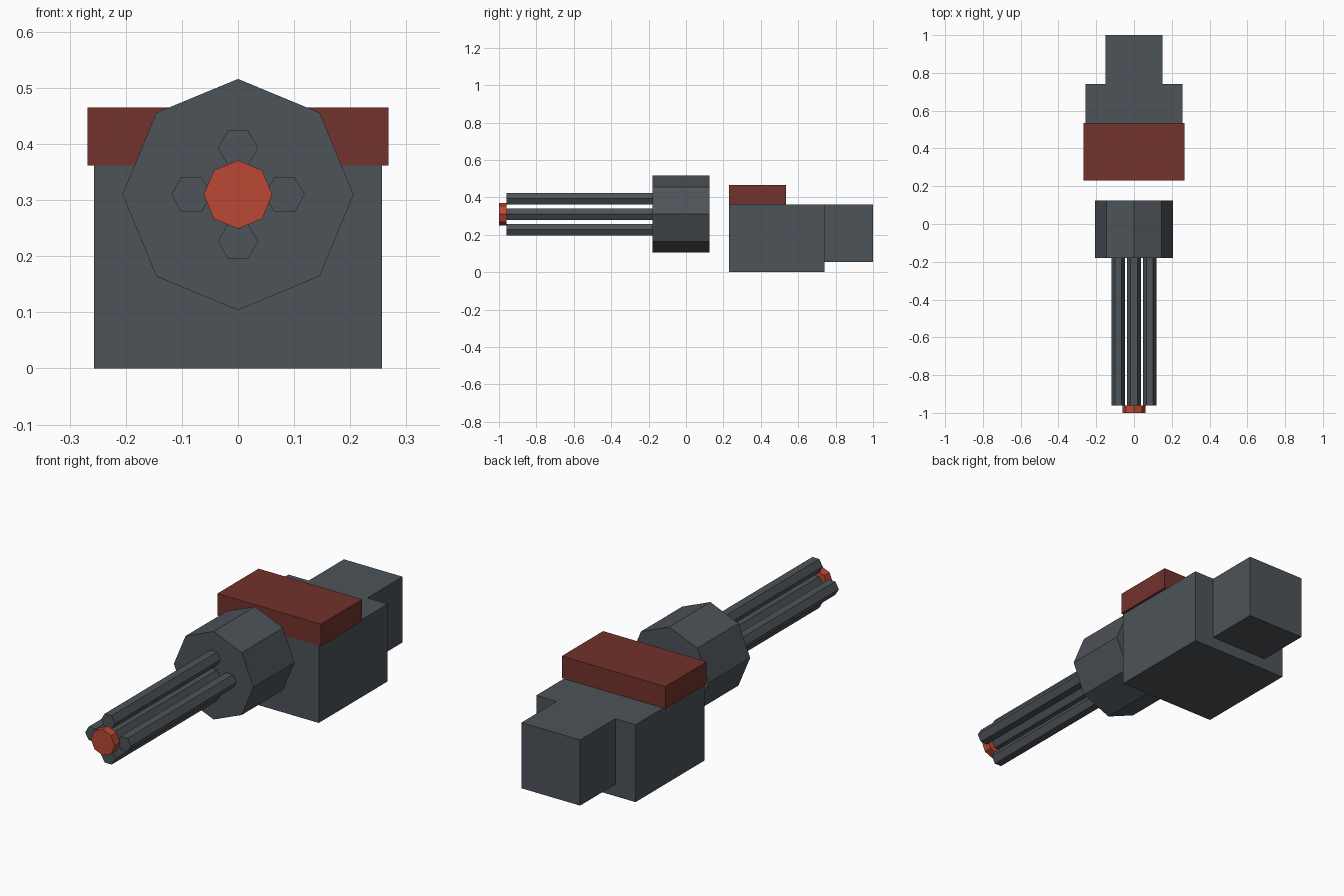
import bpy, math

if "Cube" in bpy.data.objects:
    bpy.data.objects.remove(bpy.data.objects["Cube"])

def material(name, color):
    m = bpy.data.materials.new(name)
    m.diffuse_color = color
    m.use_nodes = True
    m.node_tree.nodes["Principled BSDF"].inputs["Base Color"].default_value = m.diffuse_color
    return m

def box(name, x, y0, y1, z0, z1, mat=None):
    bpy.ops.mesh.primitive_cube_add(size=1, location=(0, (y0 + y1) / 2, (z0 + z1) / 2))
    o = bpy.context.object
    o.name = name
    o.scale = (2 * x, y1 - y0, z1 - z0)
    bpy.ops.object.transform_apply(location=False, rotation=False, scale=True)
    if mat:
        o.data.materials.append(mat)
    return o

def tube(name, sides, r, x, z, y0, y1, mat=None):
    # n-sided prism lying along y
    bpy.ops.mesh.primitive_cylinder_add(vertices=sides, radius=r, depth=y1 - y0,
                                        location=(x, (y0 + y1) / 2, z))
    o = bpy.context.object
    o.name = name
    # hexagons have corners left and right, octagons have a corner on top
    spin = math.pi / 2 if sides == 6 else 0
    o.rotation_euler = (math.pi / 2, spin, 0)
    bpy.ops.object.transform_apply(location=False, rotation=True, scale=False)
    if mat:
        o.data.materials.append(mat)
    return o

steel = material("dark_steel", (0.075, 0.087, 0.1, 1))
dark_red = material("dark_red", (0.17, 0.032, 0.025, 1))
hot_red = material("bright_red", (0.5, 0.065, 0.035, 1))

AXIS = 0.31  # height of the barrel axis

# housing
box("body", 0.257, 0.23, 0.74, 0.0, 0.362, steel)
box("rear_block", 0.152, 0.74, 1.0, 0.055, 0.362, steel)
box("top_plate", 0.268, 0.23, 0.535, 0.362, 0.465, dark_red)

# drum
tube("drum", 8, 0.206, 0, AXIS, -0.18, 0.125, steel)

# barrel cluster
tube("centre_barrel", 6, 0.036, 0, AXIS, -0.96, -0.18, steel)
for i in range(4):
    a = i * math.pi / 2
    tube(f"barrel_{i + 1}", 6, 0.036, 0.083 * math.cos(a), AXIS + 0.083 * math.sin(a),
         -0.96, -0.18, steel)

# muzzle tip
tube("muzzle_tip", 8, 0.061, 0, AXIS, -1.0, -0.96, hot_red)
